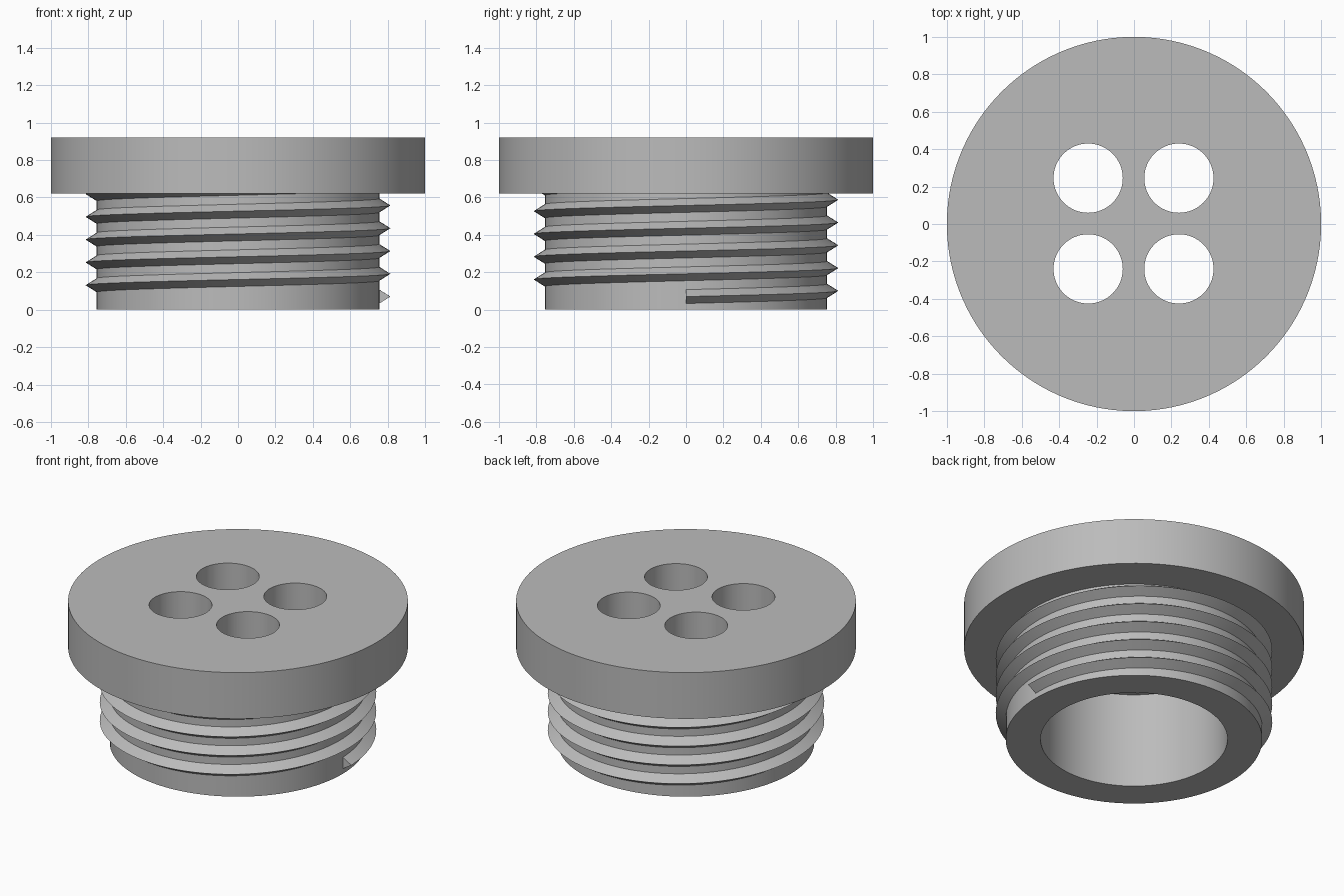
import bpy
import bmesh
from math import cos, sin, tau, radians

SEGMENTS = 120

cube = bpy.data.objects.get("Cube")
if cube:
    bpy.data.objects.remove(cube, do_unlink=True)

grey = bpy.data.materials.new("plain_grey")
grey.use_nodes = True
colour = (0.5, 0.5, 0.5, 1)
grey.diffuse_color = colour
grey.node_tree.nodes["Principled BSDF"].inputs["Base Color"].default_value = colour


def sweep(name, profile, turns=1, pitch=0):
    """Turn a closed (radius, z) profile about z; with a pitch it climbs as a helix."""
    bm = bmesh.new()
    closed = pitch == 0
    steps = int(SEGMENTS * turns)
    rings = []
    for i in range(steps if closed else steps + 1):
        a = tau * i / SEGMENTS
        rise = pitch * i / SEGMENTS
        rings.append([bm.verts.new((r * cos(a), r * sin(a), z + rise)) for r, z in profile])
    pairs = list(zip(rings, rings[1:]))
    if closed:
        pairs.append((rings[-1], rings[0]))
    n = len(profile)
    for a, b in pairs:
        for j in range(n):
            k = (j + 1) % n
            bm.faces.new((a[j], b[j], b[k], a[k]))
    if not closed:
        bm.faces.new(rings[0])
        bm.faces.new(rings[-1])
    # Points on the axis collapse into one
    bmesh.ops.remove_doubles(bm, verts=bm.verts, dist=1e-5)
    bmesh.ops.recalc_face_normals(bm, faces=bm.faces)
    mesh = bpy.data.meshes.new(name)
    bm.to_mesh(mesh)
    bm.free()
    obj = bpy.data.objects.new(name, mesh)
    bpy.context.collection.objects.link(obj)
    mesh.materials.append(grey)
    return obj


def activate(obj):
    bpy.ops.object.select_all(action='DESELECT')
    obj.select_set(True)
    bpy.context.view_layer.objects.active = obj


# Flanged cap with a hollow neck below it
body = sweep("cap_and_neck", [(0, 0.92), (1, 0.92), (1, 0.62), (0.755, 0.62),
                              (0.755, 0), (0.55, 0), (0.55, 0.62), (0, 0.62)])

# Four round holes through the cap
for x in (-0.245, 0.24):
    for y in (-0.24, 0.245):
        bpy.ops.mesh.primitive_cylinder_add(vertices=64, radius=0.185, depth=0.6,
                                            location=(x, y, 0.77))
        cutter = bpy.context.object
        cutter.name = "hole_cutter"
        cutter.hide_render = True
        cutter.data.materials.append(grey)
        activate(body)
        cut = body.modifiers.new("hole", 'BOOLEAN')
        cut.operation = 'DIFFERENCE'
        cut.solver = 'EXACT'
        cut.object = cutter
        bpy.ops.object.modifier_apply(modifier=cut.name)
        bpy.data.objects.remove(cutter, do_unlink=True)

# Helical thread, running up into the cap
thread = sweep("screw_thread", [(0.74, 0.033), (0.755, 0.033), (0.814, 0.07),
                                (0.755, 0.107), (0.74, 0.107)], turns=5, pitch=0.1218)

for obj in (body, thread):
    activate(obj)
    bpy.ops.object.shade_smooth_by_angle(angle=radians(30))
